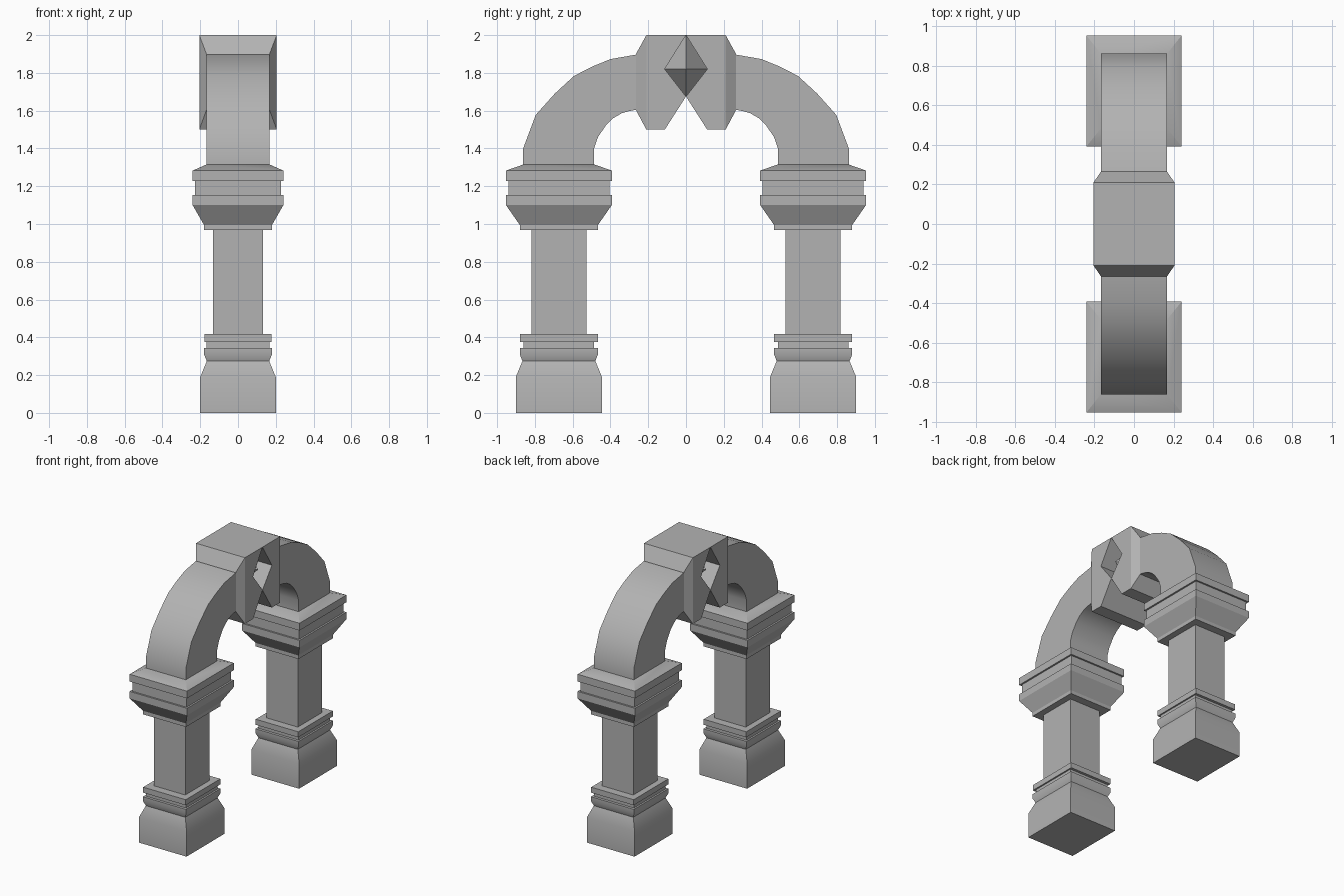
import bpy, bmesh

if "Cube" in bpy.data.objects:
    bpy.data.objects.remove(bpy.data.objects["Cube"])

stone = bpy.data.materials.new("grey stone")
stone.diffuse_color = (0.45, 0.45, 0.45, 1)
stone.use_nodes = True
stone.node_tree.nodes["Principled BSDF"].inputs["Base Color"].default_value = stone.diffuse_color


def finish(name, bm, smooth=None, mirror=True):
    """Turn a bmesh into a named object, mirrored across y = 0."""
    bmesh.ops.recalc_face_normals(bm, faces=bm.faces)
    me = bpy.data.meshes.new(name)
    bm.to_mesh(me)
    bm.free()
    ob = bpy.data.objects.new(name, me)
    bpy.context.collection.objects.link(ob)
    me.materials.append(stone)
    if mirror:
        m = ob.modifiers.new("Mirror", 'MIRROR')
        m.use_axis = (False, True, False)
        m.use_mirror_merge = False
    if smooth:
        bpy.ops.object.select_all(action='DESELECT')
        ob.select_set(True)
        bpy.context.view_layer.objects.active = ob
        bpy.ops.object.shade_smooth_by_angle(angle=smooth)
    return ob


def loft(bm, rings):
    """Skin closed rings of points and cap both ends."""
    rows = [[bm.verts.new(p) for p in r] for r in rings]
    n = len(rows[0])
    for a, b in zip(rows, rows[1:]):
        for i in range(n):
            j = (i + 1) % n
            bm.faces.new((a[i], a[j], b[j], b[i]))
    bm.faces.new(rows[0][::-1])
    bm.faces.new(rows[-1])


def block(name, profile, smooth=None):
    """Rectangular turned block: profile of (half x, half y, z)."""
    bm = bmesh.new()
    c = 0.673
    loft(bm, [[(-x, c - y, z), (x, c - y, z), (x, c + y, z), (-x, c + y, z)]
              for x, y, z in profile])
    return finish(name, bm, smooth)


# Pier parts
block("pier_base", [
    (.20, .228, 0), (.20, .228, .19), (.165, .193, .275), (.18, .207, .31),
    (.18, .207, .344), (.167, .187, .344), (.167, .187, .375),
    (.178, .207, .375), (.178, .207, .417)], 0.75)
block("pier_shaft", [(.132, .146, .40), (.132, .146, .98)])
block("capital", [
    (.18, .207, .968), (.18, .207, .995), (.24, .28, 1.10), (.24, .28, 1.153),
    (.227, .267, 1.153), (.227, .267, 1.228), (.24, .28, 1.228),
    (.24, .28, 1.283), (.167, .188, 1.315)], 0.5)

# Curved arch arms
outer = [(.862, 1.30), (.862, 1.40), (.796, 1.577), (.695, 1.69),
         (.594, 1.783), (.50, 1.832), (.40, 1.873), (.262, 1.897)]
inner = [(.487, 1.30), (.487, 1.40), (.466, 1.46), (.423, 1.524),
         (.386, 1.56), (.339, 1.587), (.30, 1.598), (.262, 1.605)]
bm = bmesh.new()
w = 0.167
loft(bm, [[(-w, *o), (w, *o), (w, *i), (-w, *i)] for o, i in zip(outer, inner)])
finish("arch_arm", bm, 0.5)

# Keystone halves, notched below and around the central diamond
half = [(0, 2), (.21, 2), (.21, 1.5), (.112, 1.5), (0, 1.675), (.113, 1.82)]
bm = bmesh.new()
loft(bm, [[(x, y, z) for y, z in half] for x in (-.205, .205)])
finish("keystone_half", bm)

# Tapered keystone ends
bm = bmesh.new()
loft(bm, [[(-x, y, lo), (x, y, lo), (x, y, hi), (-x, y, hi)]
          for x, y, lo, hi in ((.205, .21, 1.5, 2), (.167, .265, 1.603, 1.9))])
finish("keystone_end", bm)

# Faceted diamond set in the keystone
bm = bmesh.new()
kite = [bm.verts.new((0, y, z))
        for y, z in ((0, 2), (.113, 1.82), (0, 1.675), (-.113, 1.82))]
for x in (-.17, .17):
    tip = bm.verts.new((x, 0, 1.82))
    for i in range(4):
        bm.faces.new((kite[i], kite[(i + 1) % 4], tip))
finish("diamond", bm, mirror=False)
